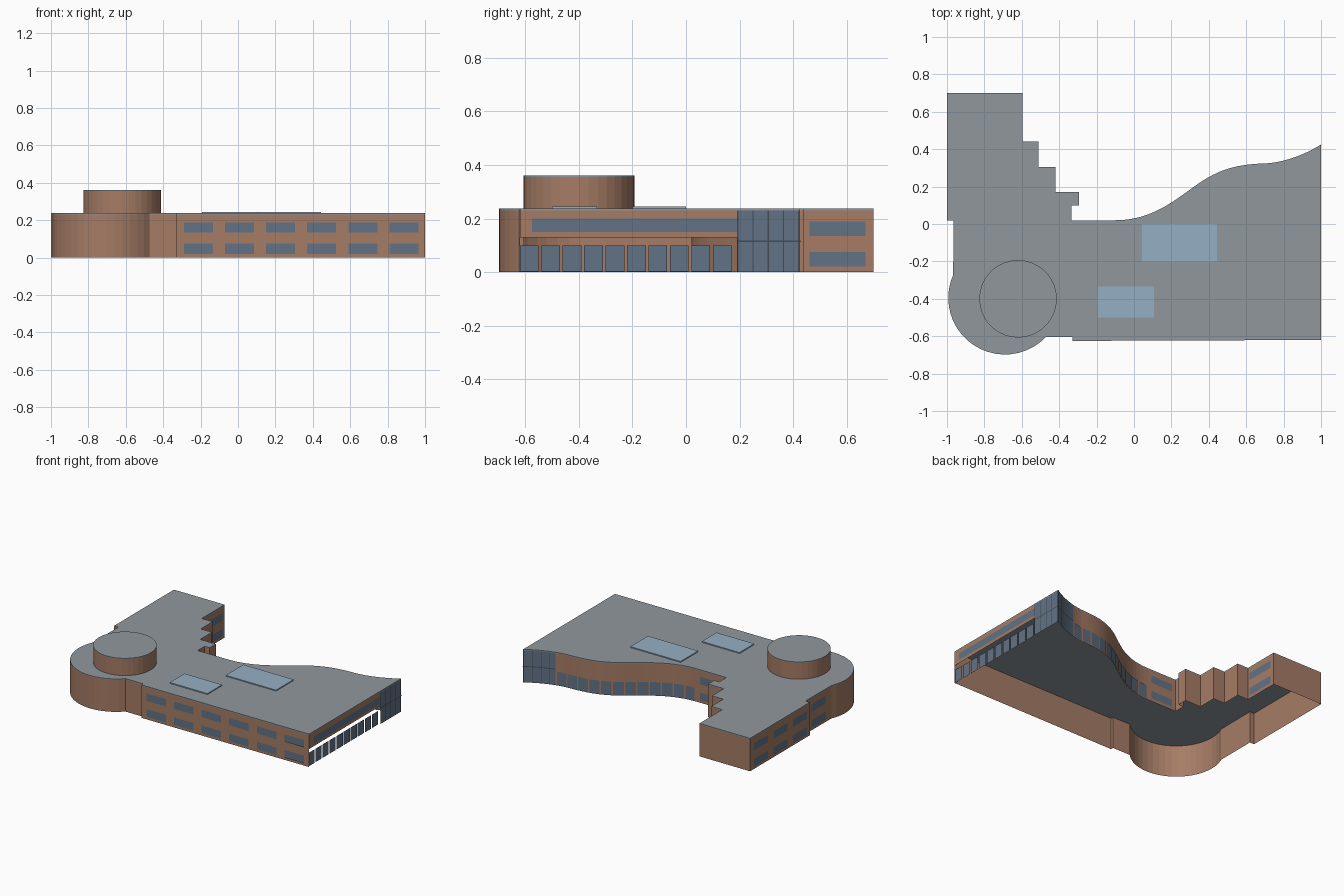
import bpy, bmesh
from math import sin, cos, radians
from mathutils import Vector
from mathutils.geometry import interpolate_bezier

if "Cube" in bpy.data.objects:
    bpy.data.objects.remove(bpy.data.objects["Cube"])


def material(name, rgb):
    m = bpy.data.materials.new(name)
    col = [(c / 255) ** 2.2 for c in rgb] + [1]
    m.use_nodes = True
    m.diffuse_color = col
    m.node_tree.nodes["Principled BSDF"].inputs["Base Color"].default_value = col
    return m


BRICK = material("brick", (164, 123, 101))
ROOF = material("roof_grey", (143, 150, 155))
GLASS = material("window_glass", (98, 114, 132))
SKY = material("skylight_glass", (148, 174, 195))
FRAME = material("dark_frame", (68, 76, 86))

EAVE, TOP = 0.23, 0.237


def finish(name, bm, mat):
    me = bpy.data.meshes.new(name)
    bm.to_mesh(me)
    bm.free()
    me.materials.append(mat)
    ob = bpy.data.objects.new(name, me)
    bpy.context.collection.objects.link(ob)
    return ob


def walls(name, runs, z0, z1, mat, off=0.0):
    """Upright sheets along counter-clockwise runs, pushed outward by off."""
    bm = bmesh.new()
    for pts in runs:
        for a, b in zip(pts, pts[1:]):
            a, b = Vector(a), Vector(b)
            d = (b - a).normalized()
            n = Vector((d.y, -d.x)) * off
            a, b = a + n, b + n
            bm.faces.new([bm.verts.new((p.x, p.y, z))
                          for p, z in ((a, z0), (b, z0), (b, z1), (a, z1))])
    bmesh.ops.remove_doubles(bm, verts=bm.verts, dist=0.0001)
    return finish(name, bm, mat)


def slab(name, pts, z0, z1, mat):
    """Solid prism over an outline."""
    bm = bmesh.new()
    base = bm.faces.new([bm.verts.new((p[0], p[1], z0)) for p in pts])
    up = bmesh.ops.extrude_face_region(bm, geom=[base], use_keep_orig=True)
    for v in up["geom"]:
        if isinstance(v, bmesh.types.BMVert):
            v.co.z = z1
    bmesh.ops.recalc_face_normals(bm, faces=bm.faces)
    return finish(name, bm, mat)


def rect(x0, x1, y0, y1):
    return [(x0, y0), (x1, y0), (x1, y1), (x0, y1)]


def circle(cx, cy, r, a0, a1, n):
    return [(cx + r * cos(radians(a0 + (a1 - a0) * i / n)),
             cy + r * sin(radians(a0 + (a1 - a0) * i / n))) for i in range(n + 1)]


# Wavy rear wall, from the east corner inward
handles = [((1, .425), (.92, .375), (.82, .335), (.72, .325)),
           ((.72, .325), (.56, .32), (.47, .30), (.35, .22)),
           ((.35, .22), (.22, .13), (.1, .02), (-.1, .02))]
wave = []
for h in handles:
    part = interpolate_bezier(*[Vector((x, y, 0)) for x, y in h], 16)
    wave += [(p.x, p.y) for p in part][(1 if wave else 0):]
split = min(range(len(wave)), key=lambda i: abs(wave[i][0] - 0.79))
glass_wave, brick_wave = wave[:split + 1], wave[split:]

# Outline pieces
steps = [(-.1, .02), (-.335, .02), (-.335, .1), (-.295, .1), (-.295, .17),
         (-.42, .17), (-.42, .305), (-.51, .305), (-.51, .44), (-.597, .44),
         (-.597, .7), (-1, .7), (-1, .02), (-.965, .02)]
tower = circle(-.69, -.395, .303, 156, 316, 20)
south = [(-.47, -.605), (-.33, -.605), (-.33, -.625), (1, -.62)]
brick_run = brick_wave + steps[1:] + tower + south
outline = glass_wave + brick_run[1:]

# Main shell: brick, open below, with an open east ground floor
walls("brick_walls", [brick_run], 0, EAVE, BRICK)
walls("east_upper_wall", [[(1, -.62), (1, .19)]], .13, EAVE, BRICK)
walls("corner_curtain_wall", [[(1, .19), (1, .425)] + glass_wave[1:]], 0, EAVE, GLASS)
slab("main_roof", outline, EAVE, TOP, ROOF)

# Two rows of ordinary windows
cols = [((-.29 + .22 * i, -.624), (-.135 + .22 * i, -.624)) for i in range(6)]
cols += [((-1, y + .08), (-1, y - .08)) for y in (.58, .36, .14)]
cols += [((-.965, -.04), (-.965, -.2)),
         ((-.597, .46), (-.597, .67)),
         ((-.13, .02), (-.3, .02))]
walls("lower_windows", cols, .02, .075, GLASS, .004)
walls("upper_windows", cols, .135, .188, GLASS, .004)

# East side: long strip window above, free-standing panes below
walls("east_strip_window", [[(1, -.575), (1, .19)]], .15, .2, GLASS, .003)
panes = [[(.995, -.62 + .08 * i), (.995, -.55 + .08 * i)] for i in range(10)]
walls("east_ground_panes", panes, .003, .1, GLASS)


# Ground-floor panes following the wavy wall
def along(pts, dist):
    for a, b in zip(pts, pts[1:]):
        a, b = Vector(a), Vector(b)
        length = (b - a).length
        if dist <= length:
            return a.lerp(b, dist / length)
        dist -= length
    return Vector(pts[-1])


total = sum((Vector(b) - Vector(a)).length for a, b in zip(brick_wave, brick_wave[1:]))
panes, s = [], 0.01
while s + .07 < total:
    panes.append([along(brick_wave, s), along(brick_wave, s + .07)])
    s += .08
walls("rear_ground_panes", panes, .003, .1, GLASS, .005)

# Curtain wall frame
rail = [[(1, .19), (1, .425)], glass_wave]
walls("curtain_rail", rail, .112, .118, FRAME, .002)
bars = [[(1, y - .002), (1, y + .002)] for y in (.193, .25, .307, .364, .42)]
bars += [[along(glass_wave, d), along(glass_wave, d + .004)] for d in (.002, .06, .118, .176)]
walls("curtain_mullions", bars, 0, EAVE, FRAME, .002)

# Round drum on the roof
drum = circle(-.62, -.4, .207, 0, 360, 36)
walls("drum_wall", [drum], TOP, .355, BRICK)
slab("drum_roof", drum[:-1], .355, .361, ROOF)

# Skylights
slab("large_skylight", rect(.043, .443, -.2, 0), TOP, .244, SKY)
slab("small_skylight", rect(-.193, .107, -.5, -.333), TOP, .244, SKY)
